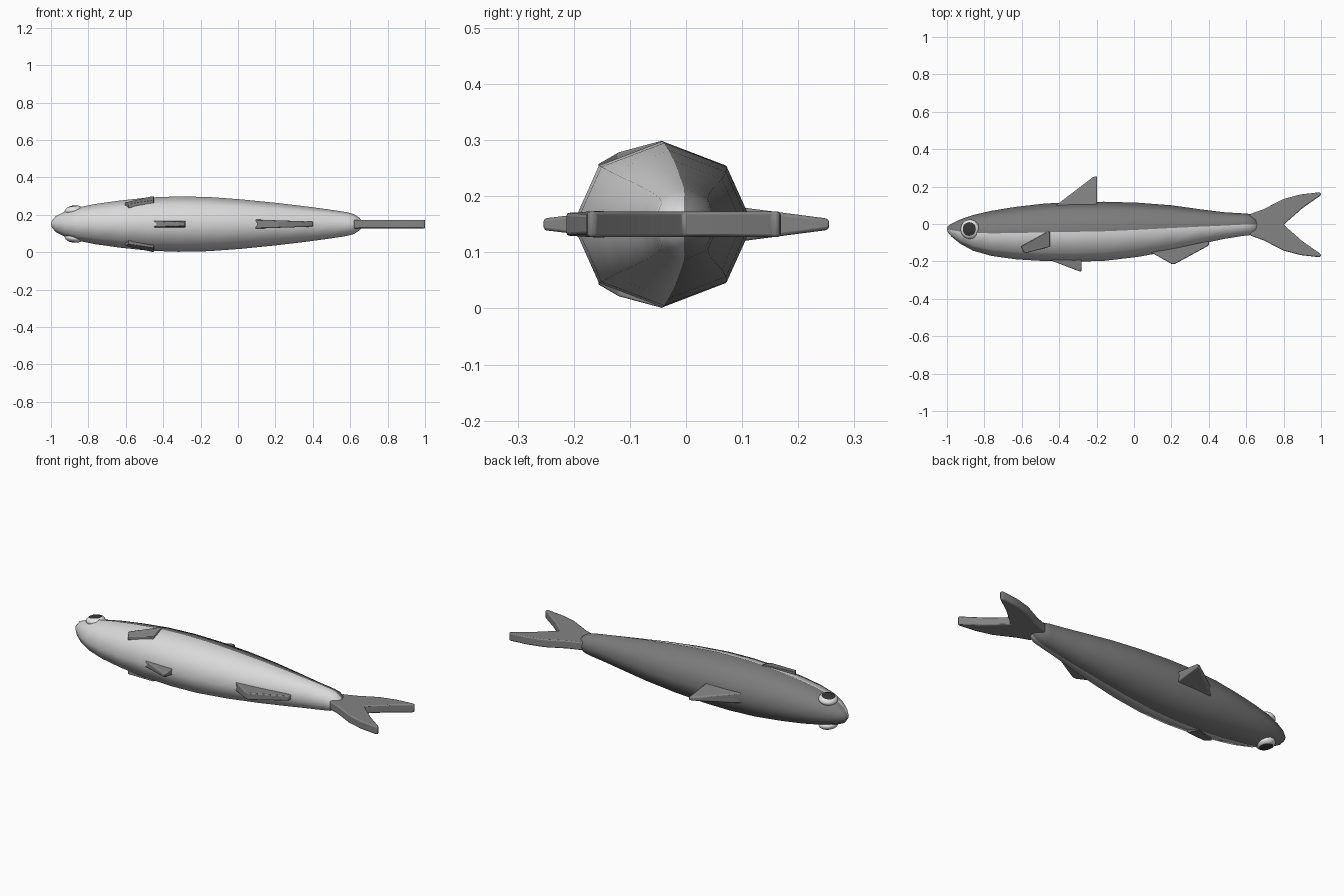
import bpy, bmesh, math
from mathutils import Matrix

if "Cube" in bpy.data.objects:
    bpy.data.objects.remove(bpy.data.objects["Cube"])

CZ = 0.15  # height of the fish's plane of symmetry


def mat(name, v):
    m = bpy.data.materials.new(name)
    m.diffuse_color = (v, v, v, 1)
    m.use_nodes = True
    m.node_tree.nodes["Principled BSDF"].inputs["Base Color"].default_value = m.diffuse_color
    return m


silver = mat("silver belly", 0.70)
grey = mat("dark grey back", 0.20)
fin_grey = mat("fin grey", 0.23)
white = mat("eye white", 0.80)
black = mat("pupil black", 0.035)


def finish(bm, name, mats, angle):
    bmesh.ops.recalc_face_normals(bm, faces=bm.faces)
    me = bpy.data.meshes.new(name)
    bm.to_mesh(me)
    bm.free()
    for m in mats:
        me.materials.append(m)
    ob = bpy.data.objects.new(name, me)
    bpy.context.collection.objects.link(ob)
    bpy.ops.object.select_all(action='DESELECT')
    bpy.context.view_layer.objects.active = ob
    ob.select_set(True)
    bpy.ops.object.shade_smooth_by_angle(angle=math.radians(angle))
    return ob


# Body: eight-sided rings (x, back y, belly y, half thickness)
rings = [(-0.995, -0.012, -0.045, 0.018), (-0.975, 0.002, -0.068, 0.042),
         (-0.93, 0.024, -0.105, 0.065), (-0.86, 0.048, -0.143, 0.088),
         (-0.76, 0.071, -0.171, 0.108), (-0.63, 0.092, -0.189, 0.126),
         (-0.48, 0.109, -0.198, 0.142), (-0.32, 0.118, -0.202, 0.148),
         (-0.16, 0.119, -0.197, 0.145), (0.02, 0.114, -0.176, 0.132),
         (0.20, 0.100, -0.143, 0.114), (0.36, 0.078, -0.106, 0.095),
         (0.48, 0.063, -0.080, 0.079), (0.58, 0.057, -0.064, 0.064),
         (0.62, 0.054, -0.060, 0.053), (0.65, 0.034, -0.042, 0.033),
         (0.667, 0.012, -0.018, 0.012)]
bm = bmesh.new()
loops = []
for x, top, bot, hz in rings:
    cy, ry = (top + bot) / 2, (top - bot) / 2
    loops.append([bm.verts.new((x, cy + ry * math.sin(k * math.pi / 4),
                                CZ + hz * math.cos(k * math.pi / 4))) for k in range(8)])
for a, b in zip(loops, loops[1:]):
    for k in range(8):
        n = (k + 1) % 8
        f = bm.faces.new((a[k], a[n], b[n], b[k]))
        f.material_index = 1 if k < 4 else 0   # back half is dark
for loop, x in ((loops[0], -1.0), (loops[-1], 0.67)):
    c = bm.verts.new((x, sum(v.co.y for v in loop) / 8, CZ))
    for k in range(8):
        f = bm.faces.new((loop[k], loop[(k + 1) % 8], c))
        f.material_index = 1 if k < 4 else 0
finish(bm, "body", [silver, grey], 80)


def plate(name, pts, mid, bevel):
    """Closed outline turned into a plate; mid(x, y) gives (centre z, half thickness)."""
    bm = bmesh.new()
    sides = []
    for s in (-1, 1):
        vs = []
        for x, y in pts:
            c, h = mid(x, y)
            vs.append(bm.verts.new((x, y, c + s * h)))
        bm.faces.new(vs)
        sides.append(vs)
    n = len(pts)
    for i in range(n):
        j = (i + 1) % n
        bm.faces.new((sides[0][i], sides[0][j], sides[1][j], sides[1][i]))
    ob = finish(bm, name, [fin_grey], 35)
    b = ob.modifiers.new("soft edge", 'BEVEL')
    b.width = bevel
    b.segments = 2
    b.limit_method = 'ANGLE'
    return ob


# Upright fins, thinner towards their tips
plate("dorsal_fin", [(-0.43, 0.09), (-0.22, 0.25), (-0.197, 0.257), (-0.197, 0.09)],
      lambda x, y: (CZ, 0.030 - 0.13 * (y - 0.10)), 0.006)
plate("pelvic_fin", [(-0.47, -0.185), (-0.30, -0.25), (-0.282, -0.255), (-0.28, -0.18)],
      lambda x, y: (CZ, 0.018 - 0.12 * (-0.19 - y)), 0.005)
plate("anal_fin", [(0.07, -0.14), (0.20, -0.213), (0.22, -0.213), (0.40, -0.115), (0.40, -0.07)],
      lambda x, y: (CZ, 0.024 - 0.035 * (x - 0.1)), 0.005)

# Forked tail
half = [(0.62, 0.057), (0.69, 0.082), (0.80, 0.138), (0.89, 0.162), (0.985, 0.173),
        (1.0, 0.170), (1.0, 0.158), (0.90, 0.088)]
outline = [(x, y - 0.004) for x, y in half] + [(0.80, -0.004)]
outline += [(x, -y - 0.004) for x, y in reversed(half)]
plate("tail_fin", outline, lambda x, y: (CZ, 0.023), 0.008)

# Pectoral fins and eyes on both flanks
for s, side in ((1, "left"), (-1, "right")):
    def flank(x, y, s=s):
        h = 0.15 + 0.08 * (x + 0.45) + 0.27 * (y + 0.04)
        return CZ + s * (h - 0.011), 0.011
    plate(side + "_pectoral_fin",
          [(-0.605, -0.12), (-0.585, -0.157), (-0.45, -0.122), (-0.45, -0.04), (-0.465, -0.042)],
          flank, 0.003)

    bm = bmesh.new()
    bmesh.ops.create_uvsphere(bm, u_segments=24, v_segments=16, radius=1)
    for f in bm.faces:
        if f.calc_center_median().z > 0.67:   # pupil cap
            f.material_index = 1
    bm.transform(Matrix.Diagonal((1, 1, s, 1))
                 @ Matrix.Translation((-0.878, -0.028, 0.072))
                 @ Matrix.Rotation(math.radians(-8), 4, 'Y')
                 @ Matrix.Rotation(math.radians(-4), 4, 'X')
                 @ Matrix.Diagonal((0.05, 0.052, 0.027, 1)))
    bm.transform(Matrix.Translation((0, 0, CZ)))
    finish(bm, side + "_eye", [white, black], 60)
